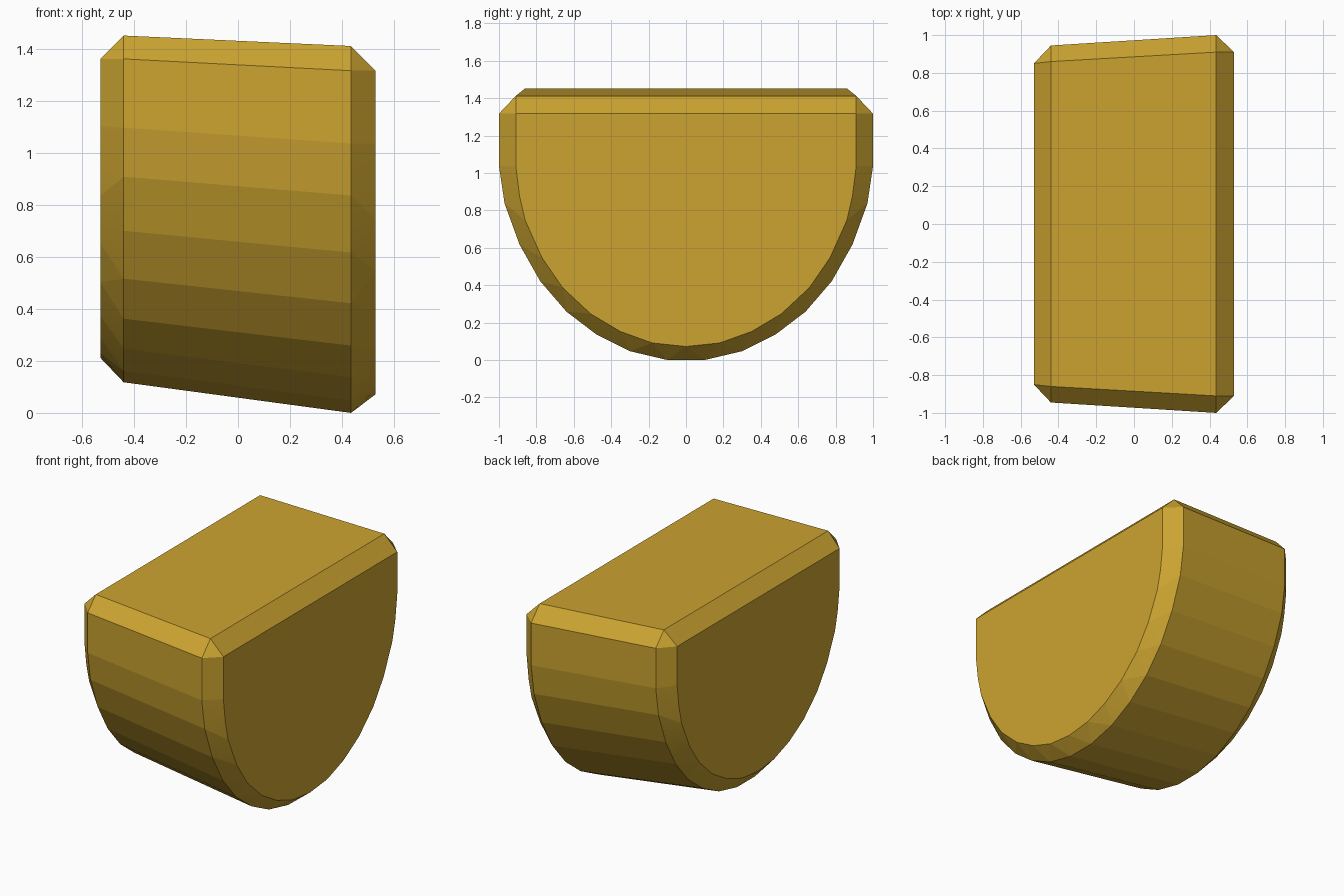
import bpy, bmesh, math

if "Cube" in bpy.data.objects:
    bpy.data.objects.remove(bpy.data.objects["Cube"])

# Half profiles (y, z) of the large end: outer rim and inset end face
OUTER = [(0.91, 1.415), (1.0, 1.32), (1.0, 1.04), (0.97, 0.84), (0.89, 0.62), (0.78, 0.425),
         (0.64, 0.262), (0.48, 0.14), (0.30, 0.05), (0.10, 0.003)]
INNER = [(0.91, 1.32), (0.91, 1.04), (0.89, 0.88), (0.86, 0.75), (0.77, 0.55), (0.66, 0.39),
         (0.51, 0.25), (0.35, 0.155), (0.18, 0.094), (0.0, 0.075)]


def add_section(bm, x, profile, sy=1.0, sz=1.0, dz=0.0):
    """Add a mirrored, scaled half profile at x."""
    for y, z in profile:
        for side in ((-1, 1) if y > 0 else (1,)):
            bm.verts.new((x, side * y * sy, z * sz + dz))


# Tapered half-round block with chamfered rims
bm = bmesh.new()
add_section(bm, 0.53, INNER)
add_section(bm, 0.435, OUTER)
add_section(bm, -0.44, OUTER, 0.945, 0.945, 0.118)
add_section(bm, -0.53, INNER, 0.934, 0.924, 0.146)
hull = bmesh.ops.convex_hull(bm, input=bm.verts[:])
bmesh.ops.delete(bm, geom=[v for v in bm.verts if not v.link_faces], context='VERTS')
bmesh.ops.dissolve_limit(bm, angle_limit=math.radians(1.5), verts=bm.verts[:], edges=bm.edges[:])
bmesh.ops.recalc_face_normals(bm, faces=bm.faces[:])
low = min(v.co.z for v in bm.verts)
bmesh.ops.translate(bm, verts=bm.verts[:], vec=(0, 0, -low))

mesh = bpy.data.meshes.new("half_round_block")
bm.to_mesh(mesh)
bm.free()
block = bpy.data.objects.new("half_round_block", mesh)
bpy.context.collection.objects.link(block)

# Gold colour
gold = bpy.data.materials.new("gold")
gold.diffuse_color = (0.60, 0.37, 0.03, 1)
gold.use_nodes = True
gold.node_tree.nodes["Principled BSDF"].inputs["Base Color"].default_value = gold.diffuse_color
mesh.materials.append(gold)

# Smooth the gentle curve, keep chamfers crisp
bpy.context.view_layer.objects.active = block
block.select_set(True)
bpy.ops.object.shade_smooth_by_angle(angle=math.radians(5))
